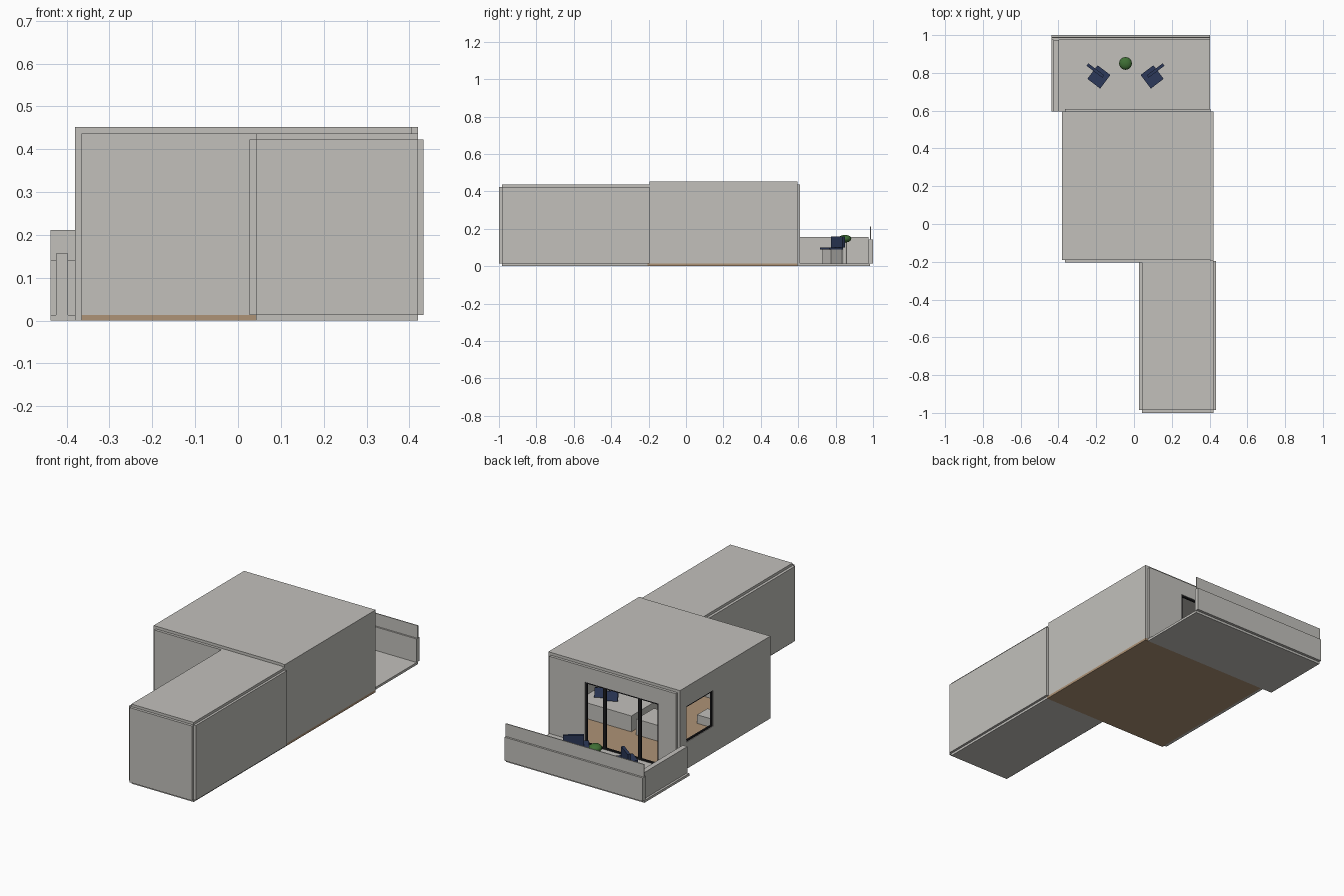
import bpy, bmesh
from math import radians
from mathutils import Matrix, Vector

if "Cube" in bpy.data.objects:
    bpy.data.objects.remove(bpy.data.objects["Cube"])


def make_material(name, color):
    m = bpy.data.materials.new(name)
    m.use_nodes = True
    m.diffuse_color = (*color, 1)
    m.node_tree.nodes["Principled BSDF"].inputs["Base Color"].default_value = (*color, 1)
    return m


plaster = make_material("warm grey plaster", (0.54, 0.53, 0.50))
wood = make_material("tan wood floor", (0.42, 0.29, 0.18))
frame_mat = make_material("dark frame", (0.012, 0.012, 0.014))
navy = make_material("navy fabric", (0.025, 0.04, 0.1))
leaf = make_material("leaf green", (0.05, 0.16, 0.035))


def finish(name, bm, mat):
    mesh = bpy.data.meshes.new(name)
    bm.to_mesh(mesh)
    bm.free()
    obj = bpy.data.objects.new(name, mesh)
    bpy.context.scene.collection.objects.link(obj)
    mesh.materials.append(mat)
    return obj


def box(name, x, y, z, mat=plaster):
    """Box from its (low, high) limits on each axis."""
    bm = bmesh.new()
    size = Vector([b - a for a, b in (x, y, z)])
    mid = Vector([(a + b) / 2 for a, b in (x, y, z)])
    bmesh.ops.create_cube(bm, size=1, matrix=Matrix.Translation(mid) @ Matrix.Diagonal(size).to_4x4())
    return finish(name, bm, mat)


def cut(wall, x, y, z):
    cutter = box(wall.name + "_cutter", x, y, z)
    cutter.hide_render = True
    cutter.display_type = 'WIRE'
    mod = wall.modifiers.new("opening", 'BOOLEAN')
    mod.operation = 'DIFFERENCE'
    mod.solver = 'EXACT'
    mod.object = cutter


T = 0.013            # slab thickness
CEIL = 0.437         # underside of the main roof

# Main room
box("main_floor", (-0.365, 0.42), (-0.205, 0.595), (0, T), wood)
box("main_roof", (-0.365, 0.405), (-0.19, 0.595), (CEIL, 0.452))
box("main_left_wall", (0.405, 0.42), (-0.195, 0.595), (T, 0.452))
right_wall = box("main_right_wall", (-0.38, -0.365), (-0.19, 0.595), (0, 0.452))
box("main_front_wall", (-0.365, 0.042), (-0.205, -0.19), (T, CEIL))
back_wall = box("main_back_wall", (-0.365, 0.405), (0.595, 0.61), (T, CEIL))

# Window in the side wall
WY, WZ = (0.31, 0.54), (0.147, 0.345)
cut(right_wall, (-0.4, -0.34), WY, WZ)
F = 0.008
WX = (-0.377, -0.368)
for i, e in enumerate(WY):
    inner = e + F * (1 - 2 * i)
    box(f"window_post_{i}", WX, sorted((e, inner)), WZ, frame_mat)
for i, e in enumerate(WZ):
    inner = e + F * (1 - 2 * i)
    box(f"window_rail_{i}", WX, WY, sorted((e, inner)), frame_mat)

# Wide glazed door opening to the balcony
DX, DZ = (-0.26, 0.187), (T, 0.354)
cut(back_wall, DX, (0.57, 0.63), (0, DZ[1]))
DY = (0.597, 0.607)
for i, (c, w) in enumerate([(DX[0] + 0.004, F), (-0.142, 0.018), (0.071, 0.018), (DX[1] - 0.005, 0.01)]):
    box(f"door_post_{i}", (c - w / 2, c + w / 2), DY, DZ, frame_mat)
box("door_head", DX, DY, (DZ[1] - F, DZ[1]), frame_mat)
box("door_sill", DX, DY, (T, T + F), frame_mat)

# Entrance hall
box("hall_floor", (0.042, 0.42), (-0.985, -0.205), (0, T))
box("hall_roof", (0.042, 0.42), (-0.985, -0.19), (0.423, CEIL))
box("hall_right_wall", (0.027, 0.042), (-0.985, -0.2), (T, 0.423))
box("hall_left_wall", (0.42, 0.433), (-0.985, -0.195), (T, 0.423))
box("hall_front_wall", (0.042, 0.42), (-1, -0.985), (T, 0.423))

# Balcony slab, parapets and thin upper screen
BX = (-0.437, 0.403)
box("balcony_floor", BX, (0.595, 0.985), (0, T))
box("balcony_back_parapet", BX, (0.975, 1), (T, 0.142))
box("balcony_screen", BX, (0.984, 0.989), (0.142, 0.212))
box("balcony_side_parapet", (-0.425, -0.397), (0.595, 0.975), (T, 0.157))

# Balcony chairs: base, seat and upright, mirrored about the plant
CENTRE = -0.045
for side, label in ((1, "left"), (-1, "right")):
    parts = [
        box(f"{label}_chair_base", (-0.038, 0.038), (-0.035, 0.035), (T, 0.09)),
        box(f"{label}_chair_seat", (-0.045, 0.04), (-0.045, 0.045), (0.09, 0.1), navy),
        box(f"{label}_chair_back", (-0.02, 0.085), (0.008, 0.024), (0.1, 0.16), navy),
    ]
    for p in parts:
        p.location = (CENTRE + side * 0.143, 0.78, 0)
        p.rotation_euler.z = radians(37)
        if side < 0:
            for v in p.data.vertices:
                v.co.x = -v.co.x
            p.data.flip_normals()
            p.rotation_euler.z = radians(-37)

# Plant on a slim stand
bm = bmesh.new()
bmesh.ops.create_cone(bm, cap_ends=True, segments=12, radius1=0.012, radius2=0.012,
                      depth=0.115, matrix=Matrix.Translation((CENTRE, 0.85, 0.07)))
finish("plant_stand", bm, plaster)
bm = bmesh.new()
bmesh.ops.create_uvsphere(bm, u_segments=16, v_segments=10, radius=0.034,
                          matrix=Matrix.Translation((CENTRE, 0.85, 0.147)) @ Matrix.Diagonal((1, 1, 0.6, 1)))
plant = finish("plant", bm, leaf)
for poly in plant.data.polygons:
    poly.use_smooth = True

# Furniture inside the main room
box("bed", (0.08, 0.405), (0.05, 0.36), (T, 0.1))
box("side_bench", (-0.09, 0.04), (0.22, 0.375), (T, 0.1))
box("low_table", (-0.21, -0.13), (0.0, 0.09), (T, 0.06))
for i, x in enumerate((0.26, 0.33)):
    pillow = box(f"pillow_{i}", (-0.03, 0.03), (-0.008, 0.008), (-0.025, 0.025), navy)
    pillow.location = (x, 0.27, 0.127)
    pillow.rotation_euler = (radians(20), 0, radians(25))
